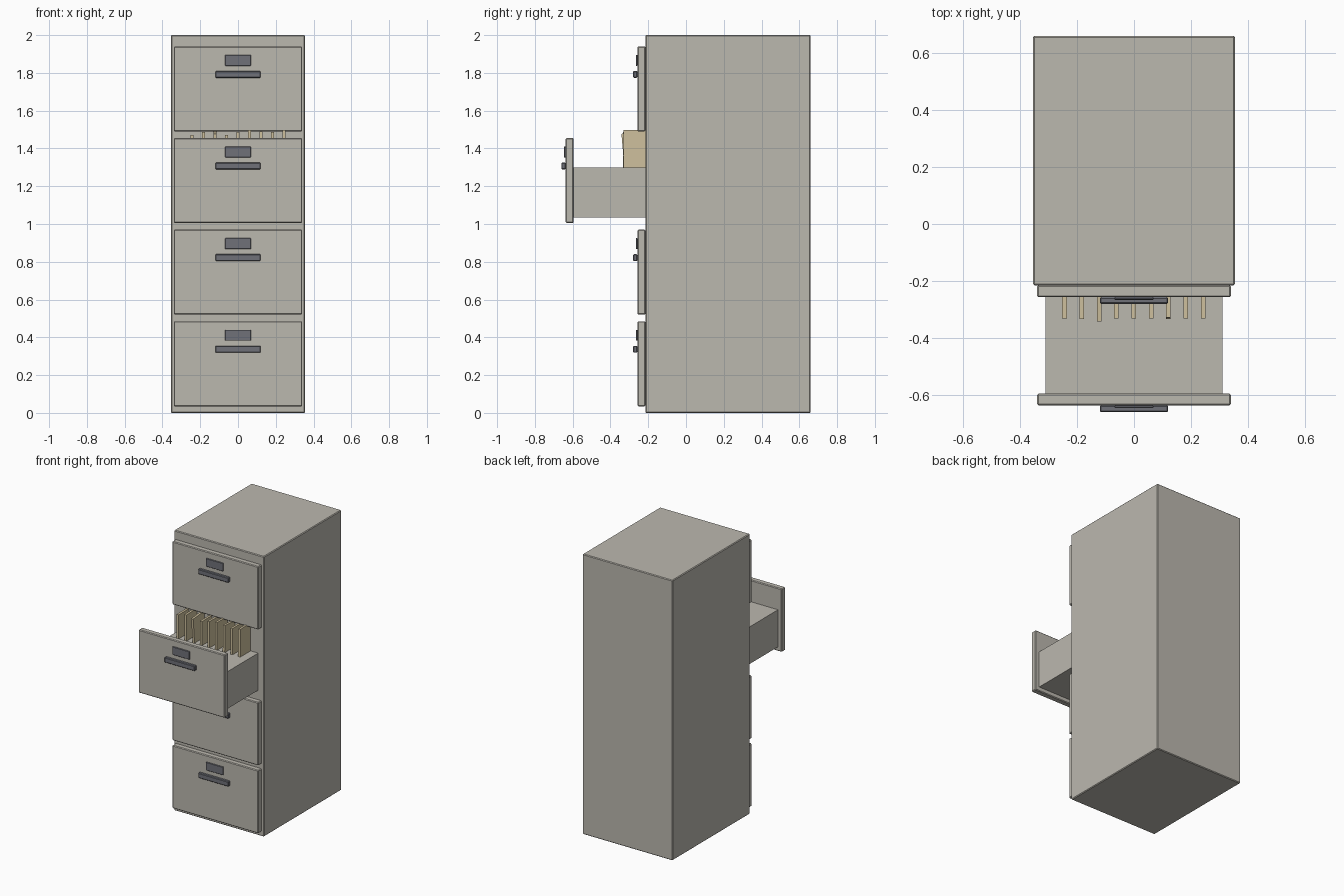
import bpy, math

if "Cube" in bpy.data.objects:
    bpy.data.objects.remove(bpy.data.objects["Cube"])

def material(name, rgb):
    m = bpy.data.materials.new(name)
    m.diffuse_color = (*rgb, 1)
    m.use_nodes = True
    m.node_tree.nodes["Principled BSDF"].inputs["Base Color"].default_value = m.diffuse_color
    return m

METAL = material("warm_grey_metal", (0.50, 0.48, 0.43))
DARK = material("dark_metal", (0.16, 0.165, 0.19))
PAPER = material("manila_paper", (0.62, 0.53, 0.34))

def box(name, x, y, z, mat, bevel=0.0):
    """Box spanning the given (min, max) ranges, with optional small bevel."""
    bpy.ops.mesh.primitive_cube_add(size=1)
    ob = bpy.context.object
    ob.name = name
    ob.location = [(r[0] + r[1]) / 2 for r in (x, y, z)]
    ob.scale = [r[1] - r[0] for r in (x, y, z)]
    bpy.ops.object.transform_apply(location=False, rotation=False, scale=True)
    ob.data.materials.append(mat)
    if bevel:
        b = ob.modifiers.new("bevel", 'BEVEL')
        b.width = bevel
        b.segments = 1
    return ob

# Cabinet body
FACE = -0.215
box("cabinet_body", (-0.355, 0.355), (FACE, 0.66), (0, 2), METAL, 0.005)

# Drawers, the third one pulled out
PULL = 0.38
for i in range(4):
    z = 0.035 + 0.485 * i
    y = FACE - (PULL if i == 2 else 0)
    f = y - 0.042
    n = f"drawer_{i + 1}_"
    box(n + "front", (-0.34, 0.34), (f, y), (z, z + 0.45), METAL, 0.005)
    box(n + "handle", (-0.12, 0.12), (f - 0.023, f), (z + 0.284, z + 0.32), DARK, 0.004)
    box(n + "label_holder", (-0.068, 0.068), (f - 0.009, f), (z + 0.347, z + 0.405), DARK, 0.002)

# Open drawer box
box("open_drawer_box", (-0.31, 0.31), (FACE - PULL, 0.1), (1.035, 1.30), METAL)

# Hanging folders: top height and lean in degrees
folders = [(1.472, 0), (1.488, 0.5), (1.488, 5), (1.472, 0), (1.488, 0),
           (1.498, 0), (1.488, -1.5), (1.488, 0), (1.498, 0)]
for i, (top, lean) in enumerate(folders):
    x = -0.244 + 0.0608 * i
    ob = box(f"folder_{i + 1}", (x - 0.008, x + 0.008), (-0.332, -0.10), (1.25, top), PAPER)
    ob.rotation_euler.x = math.radians(lean)
